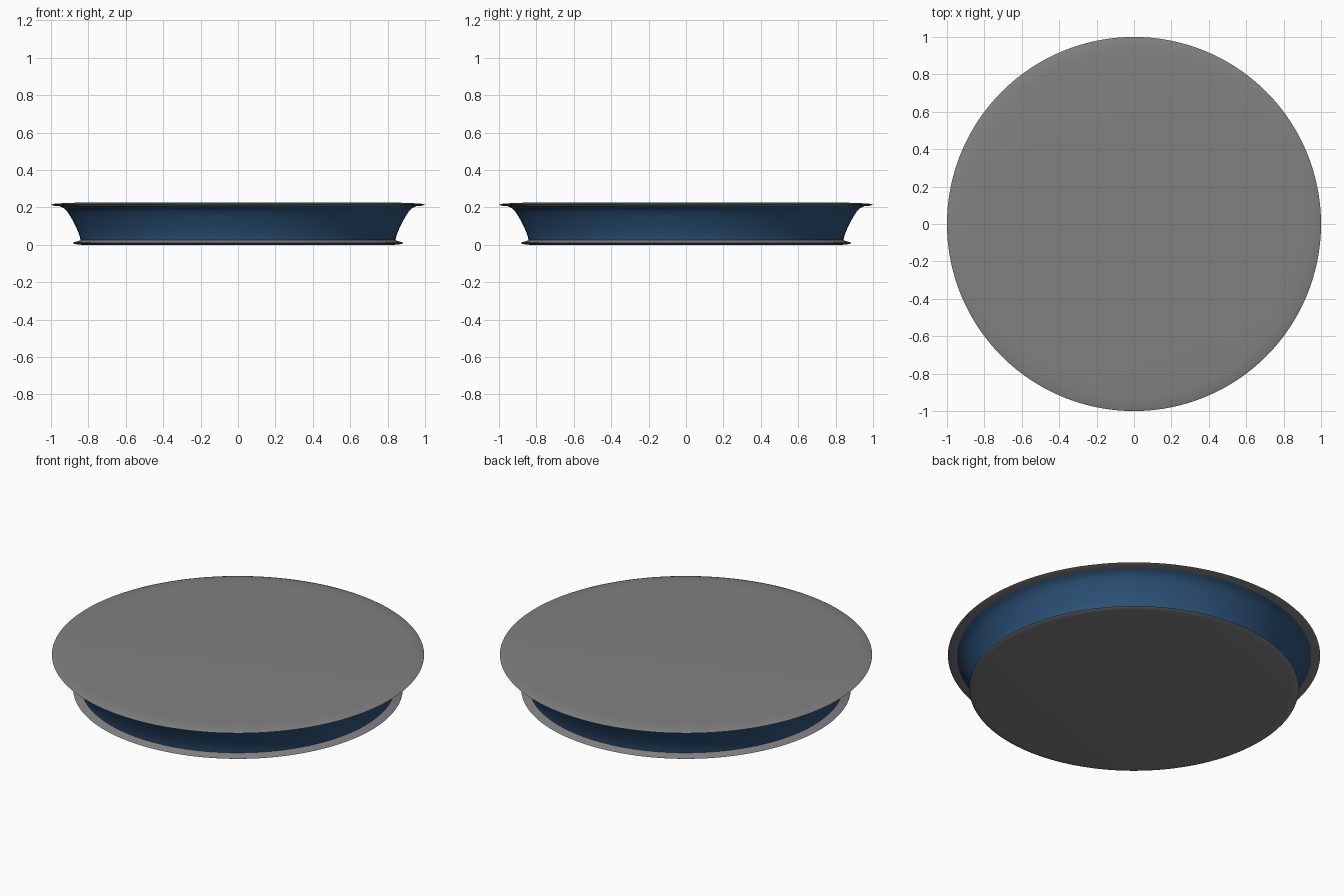
import bpy, bmesh, math

if "Cube" in bpy.data.objects:
    bpy.data.objects.remove(bpy.data.objects["Cube"])

SEGMENTS = 128


def material(name, rgb):
    m = bpy.data.materials.new(name)
    m.diffuse_color = (*rgb, 1)
    m.use_nodes = True
    m.node_tree.nodes["Principled BSDF"].inputs["Base Color"].default_value = m.diffuse_color
    return m


grey = material("warm grey", (0.22, 0.22, 0.22))
blue = material("deep blue", (0.026, 0.085, 0.19))


def lathe(name, profile, mat):
    """Spin a radius/height profile around z; radius 0 becomes a cap fan."""
    bm = bmesh.new()
    verts = [bm.verts.new((r, 0, z)) for r, z in profile]
    edges = [bm.edges.new(p) for p in zip(verts, verts[1:])]
    bmesh.ops.spin(bm, geom=verts + edges, cent=(0, 0, 0), axis=(0, 0, 1),
                   angle=math.tau, steps=SEGMENTS, use_merge=True)
    bmesh.ops.remove_doubles(bm, verts=bm.verts, dist=1e-5)
    bmesh.ops.recalc_face_normals(bm, faces=bm.faces)
    mesh = bpy.data.meshes.new(name)
    bm.to_mesh(mesh)
    bm.free()
    mesh.materials.append(mat)
    obj = bpy.data.objects.new(name, mesh)
    bpy.context.collection.objects.link(obj)
    bpy.context.view_layer.objects.active = obj
    obj.select_set(True)
    bpy.ops.object.shade_smooth_by_angle(angle=math.radians(35))
    obj.select_set(False)
    return obj


# Base plate with a thin sloping lip
lathe("base_plate", [(0, 0), (0.84, 0), (0.875, 0.004), (0.885, 0.009),
                     (0.875, 0.014), (0.85, 0.021), (0.835, 0.028), (0, 0.028)], grey)

# Flared side wall
lathe("side_wall", [(0, 0.022), (0.842, 0.022), (0.845, 0.04), (0.855, 0.07),
                    (0.873, 0.11), (0.895, 0.15), (0.913, 0.178), (0.93, 0.195),
                    (0.95, 0.205), (0.955, 0.208), (0, 0.208)], blue)

# Top plate with a thin rim
lathe("top_plate", [(0, 0.206), (0.95, 0.206), (0.985, 0.209), (1.0, 0.214),
                    (0.985, 0.219), (0.93, 0.223), (0.86, 0.225), (0, 0.225)], grey)
